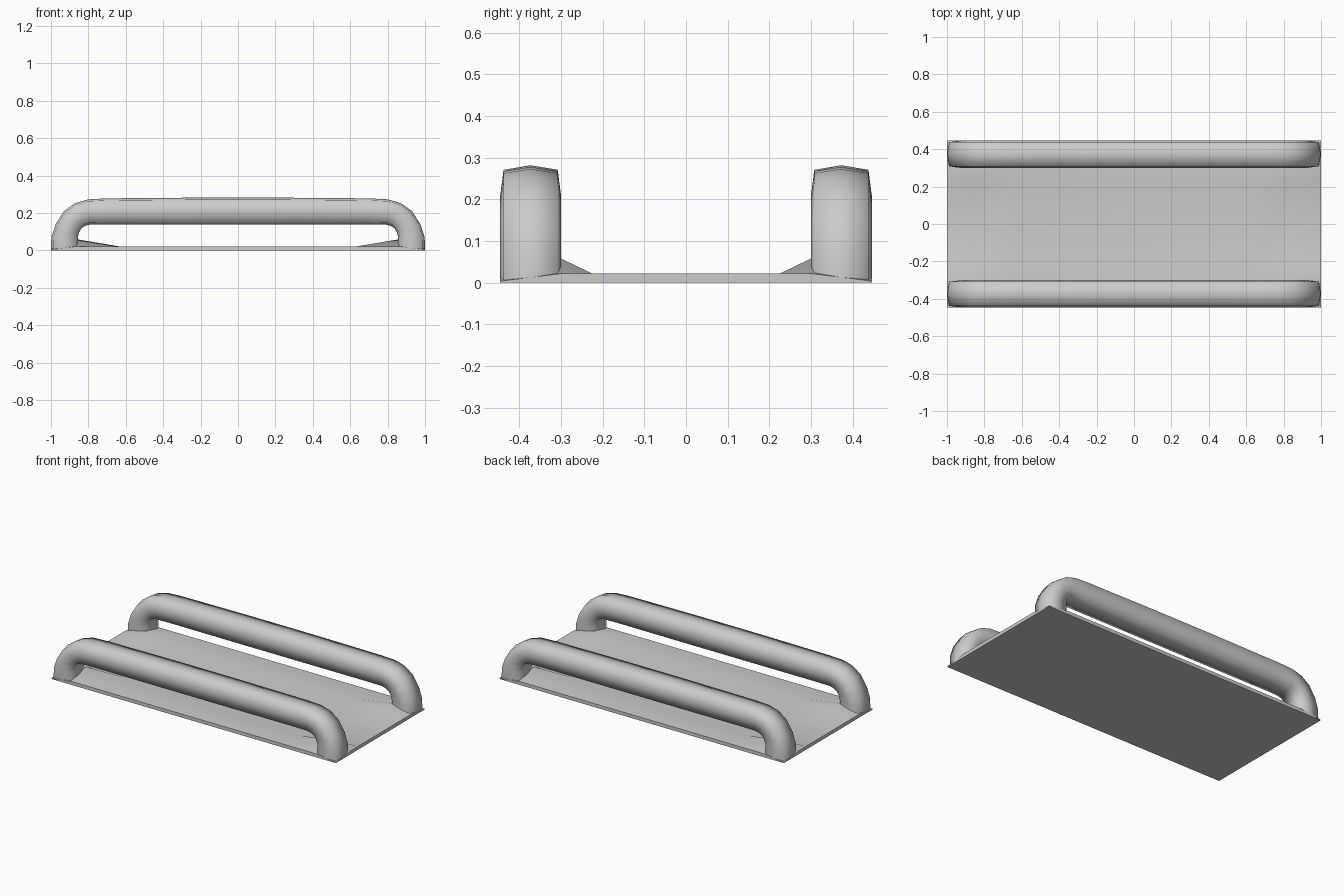
import bpy, bmesh
from mathutils import Vector

cube = bpy.data.objects.get("Cube")
if cube:
    bpy.data.objects.remove(cube, do_unlink=True)

grey = bpy.data.materials.new("light_grey")
grey.use_nodes = True
colour = (0.6, 0.6, 0.6, 1)
grey.diffuse_color = colour
grey.node_tree.nodes["Principled BSDF"].inputs["Base Color"].default_value = colour


def finish(bm, name, angle):
    bmesh.ops.recalc_face_normals(bm, faces=bm.faces[:])
    mesh = bpy.data.meshes.new(name)
    bm.to_mesh(mesh)
    bm.free()
    obj = bpy.data.objects.new(name, mesh)
    bpy.context.collection.objects.link(obj)
    mesh.materials.append(grey)
    bpy.ops.object.select_all(action='DESELECT')
    obj.select_set(True)
    bpy.context.view_layer.objects.active = obj
    bpy.ops.object.shade_smooth_by_angle(angle=angle)
    return obj


# Base plate: a thin slab whose top swells up around each handle foot
THICK, HALF_Y = 0.022, 0.446
xs = [-1, -0.855, -0.64, 0.64, 0.855, 1]
ys = [-HALF_Y, -0.30, -0.225, 0.225, 0.30, HALF_Y]


def top_height(i, j):
    if i in (0, 5) and j in (0, 5):
        return 0.004
    if i in (1, 4) and j in (1, 4):
        return 0.058
    return THICK


bm = bmesh.new()
top = [[bm.verts.new((x, y, top_height(i, j))) for j, y in enumerate(ys)]
       for i, x in enumerate(xs)]
for i in range(5):
    for j in range(5):
        bm.faces.new((top[i][j], top[i + 1][j], top[i + 1][j + 1], top[i][j + 1]))
rim = ([top[i][0] for i in range(5)] + [top[5][j] for j in range(5)]
       + [top[i][5] for i in range(5, 0, -1)] + [top[0][j] for j in range(5, 0, -1)])
low = [bm.verts.new((v.co.x, v.co.y, 0)) for v in rim]
for k in range(len(rim)):
    n = (k + 1) % len(rim)
    bm.faces.new((low[k], low[n], rim[n], rim[k]))
bm.faces.new(low)
finish(bm, "base_plate", 0.6)

# Handles: a rounded section swept between an outer and an inner outline
half_path = [  # outer x, outer z, inner x, inner z
    (1.00, 0.004, 0.855, 0.004),
    (0.998, 0.07, 0.855, 0.075),
    (0.975, 0.14, 0.85, 0.095),
    (0.93, 0.21, 0.838, 0.117),
    (0.87, 0.253, 0.82, 0.130),
    (0.80, 0.273, 0.795, 0.137),
    (0.70, 0.278, 0.70, 0.138),
    (0.22, 0.282, 0.22, 0.137),
]
path = half_path + [(-a, b, -c, d) for a, b, c, d in reversed(half_path)]
corner_y, corner_r = 0.89, 0.85
section = [(0, 1), (corner_y, corner_r), (1, 0), (corner_y, -corner_r),
           (0, -1), (-corner_y, -corner_r), (-1, 0), (-corner_y, corner_r)]

for side, name in ((-1, "front_handle"), (1, "back_handle")):
    bm = bmesh.new()
    rings = []
    for ox, oz, ix, iz in path:
        outer, inner = Vector((ox, 0, oz)), Vector((ix, 0, iz))
        mid, arm = (outer + inner) / 2, (outer - inner) / 2
        rings.append([bm.verts.new(mid + arm * r + Vector((0, side * 0.373 + 0.073 * s, 0)))
                      for s, r in section])
    for a, b in zip(rings, rings[1:]):
        for k in range(8):
            n = (k + 1) % 8
            bm.faces.new((a[k], a[n], b[n], b[k]))
    bm.faces.new(rings[0])
    bm.faces.new(rings[-1])
    finish(bm, name, 1.4)
